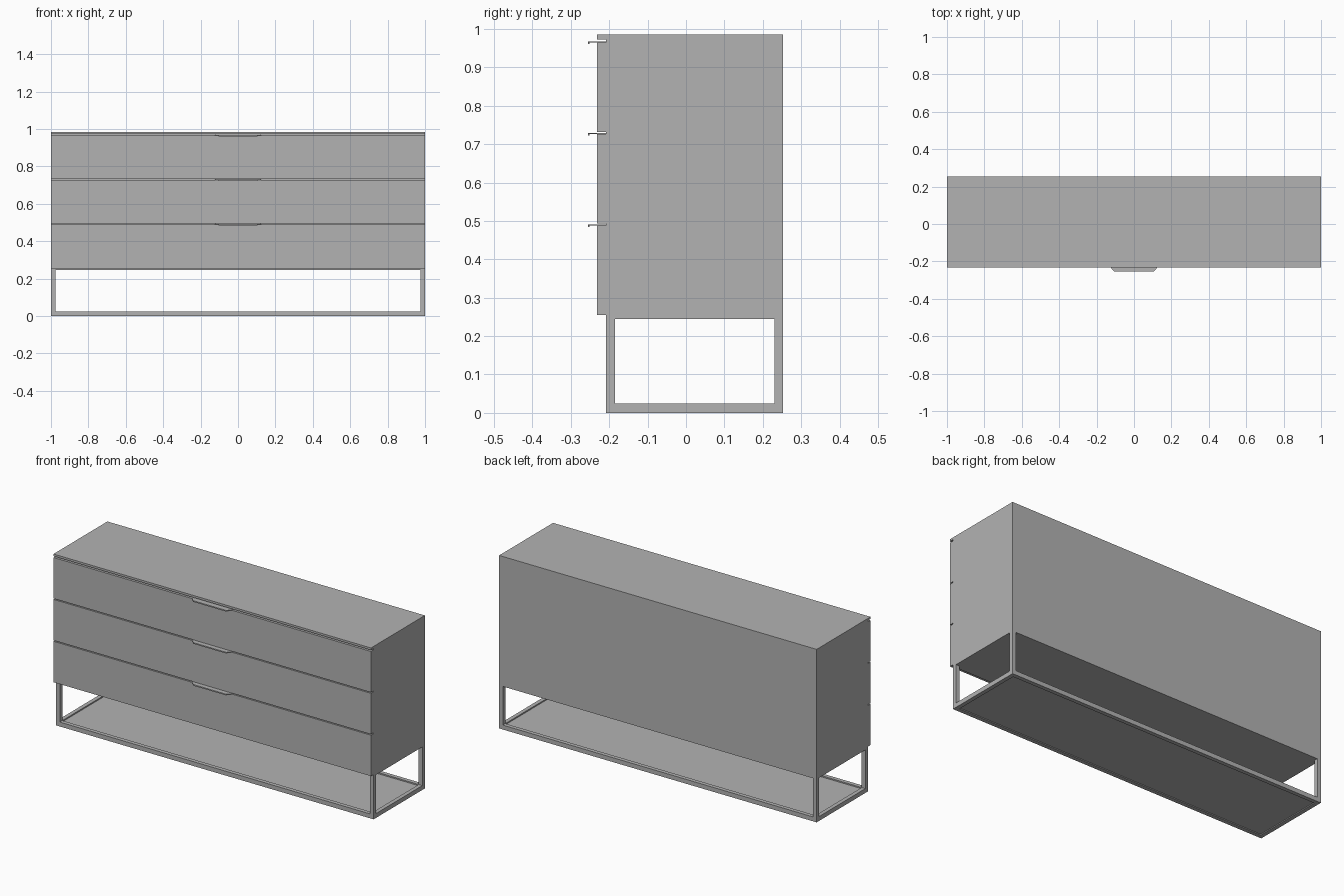
import bpy
import bmesh

if "Cube" in bpy.data.objects:
    bpy.data.objects.remove(bpy.data.objects["Cube"])

grey = bpy.data.materials.new("plain_grey")
grey.use_nodes = True
grey.diffuse_color = (0.45, 0.45, 0.45, 1)
grey.node_tree.nodes["Principled BSDF"].inputs["Base Color"].default_value = grey.diffuse_color


def prism(name, outline, z0, z1):
    """Extrude an (x, y) outline between two heights."""
    bm = bmesh.new()
    face = bm.faces.new([bm.verts.new((x, y, z0)) for x, y in outline])
    top = bmesh.ops.extrude_face_region(bm, geom=[face])["geom"]
    bmesh.ops.translate(bm, vec=(0, 0, z1 - z0),
                        verts=[v for v in top if isinstance(v, bmesh.types.BMVert)])
    bmesh.ops.recalc_face_normals(bm, faces=bm.faces[:])
    mesh = bpy.data.meshes.new(name)
    bm.to_mesh(mesh)
    bm.free()
    mesh.materials.append(grey)
    obj = bpy.data.objects.new(name, mesh)
    bpy.context.collection.objects.link(obj)
    return obj


def box(name, x0, x1, y0, y1, z0, z1):
    return prism(name, [(x0, y0), (x1, y0), (x1, y1), (x0, y1)], z0, z1)


FACE, FRONT, BACK = -0.232, -0.208, 0.253   # drawer face, carcass front, carcass back
BASE, LID, TOP = 0.245, 0.973, 0.985
TUBE = 0.023

# Cabinet carcass and overhanging top
box("carcass", -1, 1, FRONT, BACK, BASE, LID)
box("top_panel", -1, 1, FACE, BACK, LID, TOP)

# Drawers, each with a folded pull lying on its top edge
for i, level in enumerate(("lower", "middle", "upper")):
    z0 = 0.255 + 0.2385 * i
    z1 = z0 + 0.233
    box(level + "_drawer_front", -1, 1, FACE, FRONT - 0.001, z0, z1)
    prism(level + "_pull_plate",
          [(-0.123, FRONT), (-0.123, FACE - 0.003), (-0.105, -0.255),
           (0.105, -0.255), (0.123, FACE - 0.003), (0.123, FRONT)], z1, z1 + 0.003)
    box(level + "_pull_lip", -0.105, 0.105, -0.255, -0.252, z1 - 0.004, z1)

# Open base frame: legs, long rails, short rails
for side, x0 in (("left", 1 - TUBE), ("right", -1)):
    for end, y0 in (("front", FRONT), ("back", BACK - TUBE)):
        box(f"{end}_{side}_leg", x0, x0 + TUBE, y0, y0 + TUBE, TUBE, BASE)
    box(f"{side}_bottom_rail", x0, x0 + TUBE, FRONT + TUBE, BACK - TUBE, 0, TUBE + 0.002)
for end, y0 in (("front", FRONT), ("back", BACK - TUBE)):
    box(f"{end}_bottom_rail", -1, 1, y0, y0 + TUBE, 0, TUBE + 0.002)

# Shelf panel set inside the bottom rails
box("base_shelf", TUBE - 1, 1 - TUBE, FRONT + TUBE, BACK - TUBE, 0.005, 0.018)
